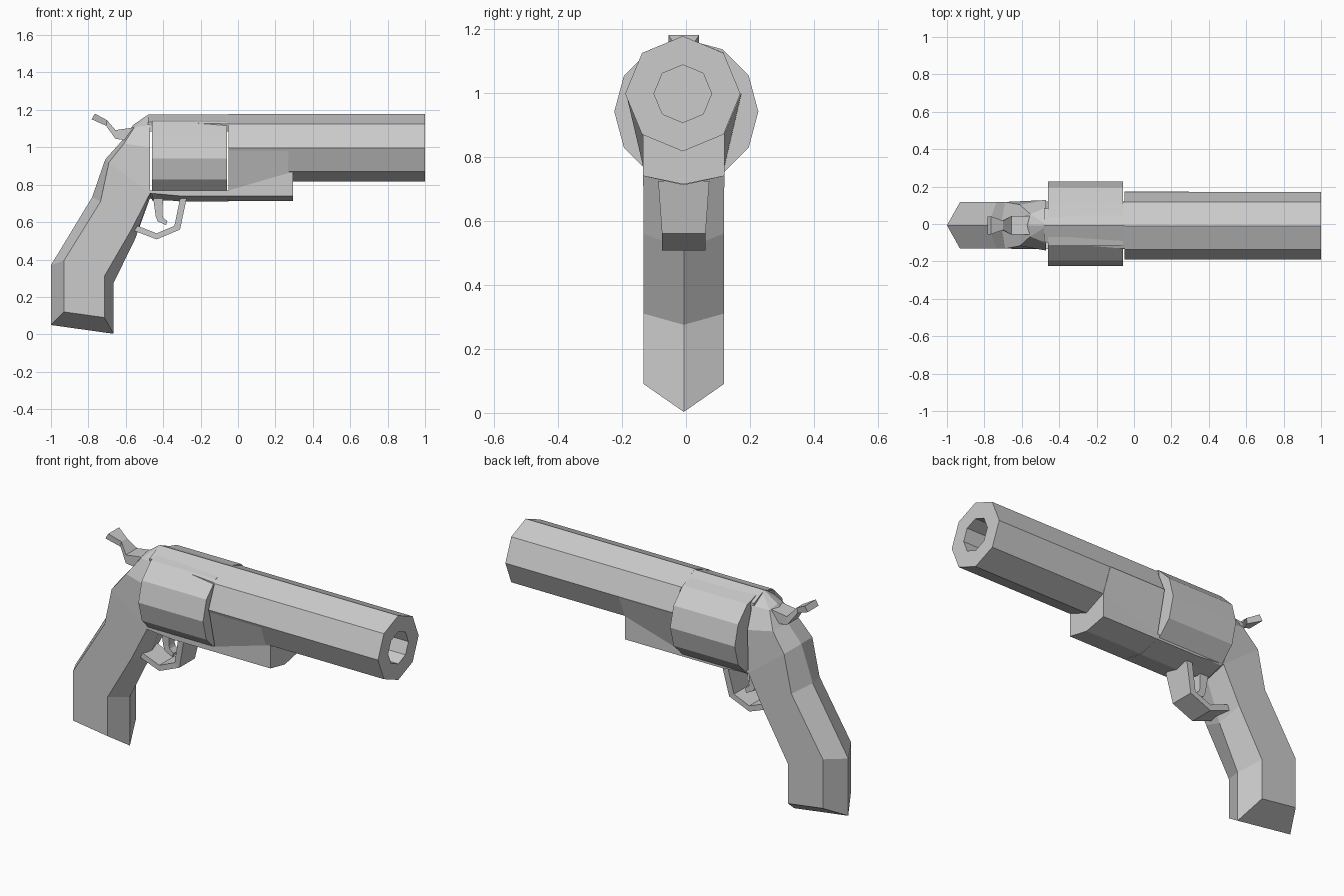
import bpy, bmesh
from math import sin, cos, pi

CY = -0.007  # mid-plane of the body


def loft(name, rings):
    """Skin rings with equal point counts; caps are split along the mid-plane."""
    bm = bmesh.new()
    vs = [[bm.verts.new(p) for p in r] for r in rings]
    n = len(rings[0])
    for a, b in zip(vs, vs[1:]):
        for i in range(n):
            j = (i + 1) % n
            bm.faces.new((a[i], a[j], b[j], b[i]))
    for r in (vs[0], vs[-1]):
        h = n // 2
        bm.faces.new(r[:h + 1])
        bm.faces.new(r[h:] + r[:1])
    bmesh.ops.recalc_face_normals(bm, faces=bm.faces)
    me = bpy.data.meshes.new(name)
    bm.to_mesh(me)
    bm.free()
    ob = bpy.data.objects.new(name, me)
    bpy.context.collection.objects.link(ob)
    return ob


def mirrored(half):
    """Half ring (x, y, z), first and last on the mid-plane -> full ring."""
    full = half + [(x, -y, z) for x, y, z in half[-2:0:-1]]
    return [(x, y + CY, z) for x, y, z in full]


def section(x, yz):
    return mirrored([(x, y, z) for y, z in yz])


def circle(x, r, n, cy, cz):
    return [(x, cy + r * sin(2 * pi * i / n), cz + r * cos(2 * pi * i / n)) for i in range(n)]


def ribbon(name, stations):
    """Bar following side-view point pairs, each with its own half width."""
    loft(name, [[(a, CY - w, b), (a, CY + w, b), (c, CY + w, d), (c, CY - w, d)]
                for a, b, c, d, w in stations])


# octagonal barrel with bore
loft("barrel", [circle(x, r, 8, -0.01, 0.997) for x, r in
                ((-0.05, 0.18), (1, 0.18), (1, 0.09), (0.7, 0.09))])

# twelve-sided cylinder
loft("cylinder", [circle(x, 0.225, 12, 0.001, 0.941) for x in (-0.46, -0.06)])

# frame under the barrel
loft("frame_front", [section(x, [(0, 1.0), (0.18, 0.997), (0.127, z), (0.127, 0.74), (0, 0.714)])
                     for x, z in ((-0.05, 0.77), (0.295, 0.87))])

# straps below and above the cylinder
loft("bottom_strap", [section(x, [(0, 0.74 + d), (0.127, 0.77), (0.127, 0.74 + d), (0, 0.711 + d)])
                      for x, d in ((-0.475, 0.015), (-0.31, 0), (-0.05, 0))])
loft("top_strap", [section(x, [(0, 1.175), (w, z), (w, 1.085), (0, 1.085)])
                   for x, w, z in ((-0.48, 0.09, 1.135), (-0.05, 0.125, 1.125))])

# grip and rear frame: back spine, back panel, front panel, front spine
grip = [
    ((-1.0, 0.05), (-0.93, 0.12), (-0.715, 0.09), (-0.665, 0.003), 0.125, 0.125),
    ((-1.0, 0.37), (-0.93, 0.395), (-0.715, 0.31), (-0.665, 0.275), 0.125, 0.125),
    ((-0.78, 0.733), (-0.735, 0.71), (-0.57, 0.56), (-0.55, 0.51), 0.125, 0.125),
    ((-0.71, 0.935), (-0.69, 0.92), (-0.47, 0.755), (-0.47, 0.73), 0.125, 0.127),
    ((-0.625, 1.03), (-0.61, 1.02), (-0.47, 1.0), (-0.47, 1.0), 0.11, 0.135),
    ((-0.56, 1.12), (-0.555, 1.105), (-0.47, 1.12), (-0.47, 1.12), 0.06, 0.095),
    ((-0.48, 1.175), (-0.478, 1.17), (-0.47, 1.17), (-0.47, 1.172), 0.012, 0.012),
]
loft("grip_and_rear_frame", [mirrored([(b[0], 0, b[1]), (bp[0], wb, bp[1]),
                                       (fp[0], wf, fp[1]), (f[0], 0, f[1])])
                             for b, bp, fp, f, wb, wf in grip])

# trigger guard
ribbon("trigger_guard", [(-0.275, 0.725, -0.31, 0.725, 0.08),
                         (-0.31, 0.56, -0.34, 0.58, 0.068),
                         (-0.435, 0.508, -0.435, 0.54, 0.068),
                         (-0.56, 0.555, -0.55, 0.585, 0.068)])

# trigger
ribbon("trigger", [(-0.455, 0.74, -0.40, 0.74, 0.03),
                   (-0.44, 0.63, -0.405, 0.64, 0.025),
                   (-0.43, 0.605, -0.40, 0.625, 0.025),
                   (-0.385, 0.583, -0.378, 0.605, 0.025)])

# hammer
ribbon("hammer", [(-0.765, 1.18, -0.783, 1.15, 0.048),
                  (-0.70, 1.145, -0.705, 1.115, 0.025),
                  (-0.655, 1.092, -0.655, 1.045, 0.05),
                  (-0.53, 1.11, -0.57, 1.035, 0.05)])
